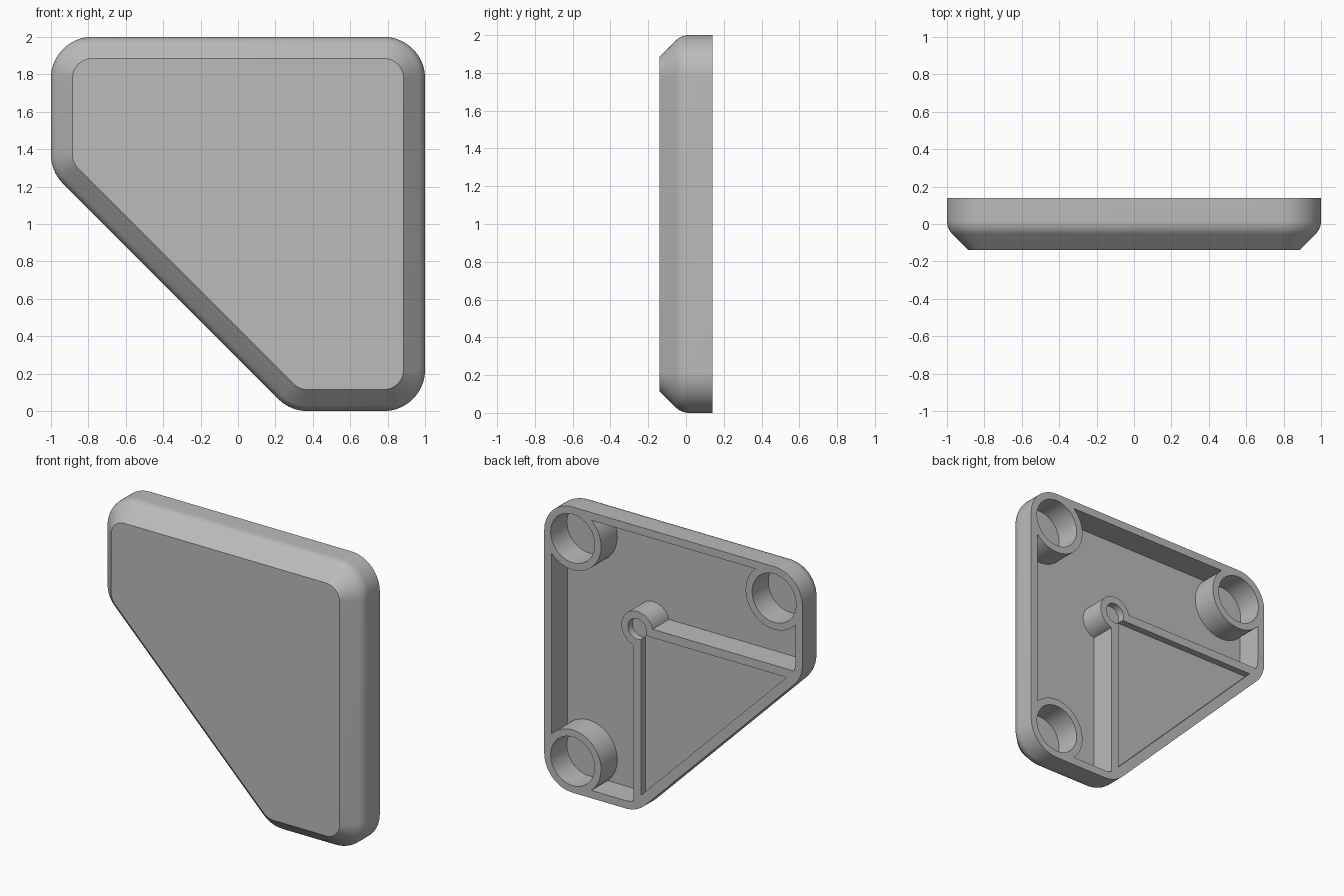
import bpy, bmesh
from math import sin, cos, tan, radians, pi

cube = bpy.data.objects.get("Cube")
if cube:
    bpy.data.objects.remove(cube, do_unlink=True)

BACK, FRONT, FLOOR, SHALLOW = 0.14, -0.14, -0.04, 0.092
R, WALL = 0.22, 0.055             # corner radius, rim thickness
CUT = 0.28                        # cut-off corner lies on x + z = CUT
HIGH, LOW = 1 - R, R
SLANT = R * tan(pi / 8)
# Corner centres with the start and end angle of each arc
CORNERS = [(HIGH, LOW, -90, 0), (HIGH, 2 - R, 0, 90), (-HIGH, 2 - R, 90, 180),
           (-HIGH, 1 + CUT + SLANT, 180, 225), (CUT + SLANT, LOW, 225, 270)]


def arc(cx, cz, r, a0, a1, n):
    angles = [radians(a0 + (a1 - a0) * i / n) for i in range(n + 1)]
    return [(cx + r * cos(a), cz + r * sin(a)) for a in angles]


def circle(cx, cz, r):
    return arc(cx, cz, r, 0, 360, 64)[:-1]


def outline(inset):
    return [p for x, z, a, b in CORNERS
            for p in arc(x, z, R - inset, a, b, (b - a) * 16 // 90)]


def loft(name, layers):
    """Closed solid through layers of (y, outline points)."""
    bm = bmesh.new()
    rings = [[bm.verts.new((x, y, z)) for x, z in pts] for y, pts in layers]
    for a, b in zip(rings, rings[1:]):
        for i in range(len(a)):
            j = (i + 1) % len(a)
            bm.faces.new((a[i], a[j], b[j], b[i]))
    bm.faces.new(rings[0])
    bm.faces.new(rings[-1])
    bmesh.ops.recalc_face_normals(bm, faces=bm.faces)
    mesh = bpy.data.meshes.new(name)
    bm.to_mesh(mesh)
    bm.free()
    obj = bpy.data.objects.new(name, mesh)
    bpy.context.collection.objects.link(obj)
    return obj


def prism(name, pts, y0, y1=BACK + 0.1):
    return loft(name, [(y0, pts), (y1, pts)])


def subtract(obj, cutter):
    mod = obj.modifiers.new("cut", 'BOOLEAN')
    mod.operation, mod.solver, mod.object = 'DIFFERENCE', 'EXACT', cutter
    dg = bpy.context.evaluated_depsgraph_get()
    mesh = bpy.data.meshes.new_from_object(obj.evaluated_get(dg))
    obj.modifiers.clear()
    obj.data = mesh
    bpy.data.objects.remove(cutter, do_unlink=True)


# Plate body: straight side, rounded shoulder, front chamfer
CHAMFER, FILLET = 0.115, 0.1
shoulder = FRONT + CHAMFER + FILLET * tan(pi / 8)
layers = [(BACK, outline(0))]
for i in range(9):
    a = radians(45 * i / 8)
    layers.append((shoulder - FILLET * sin(a), outline(FILLET * (1 - cos(a)))))
layers.append((FRONT, outline(CHAMFER)))
body = loft("plate_body", layers)

# Deep back pocket, leaving round bosses, ribs and the corner ring standing
RIB = CUT + 0.03
pocket = prism("pocket_cutter", outline(WALL), FLOOR)
for x, z, a, b in CORNERS[:3]:
    subtract(pocket, prism("boss", circle(x, z, R), FLOOR - 0.1, BACK + 0.2))
subtract(pocket, prism("rib_block", [(-2, -1), (RIB, -1), (RIB, 1 + RIB), (-2, 1 + RIB)],
                       FLOOR - 0.1, BACK + 0.2))
subtract(pocket, prism("ring", circle(CUT, 1 + CUT, 0.123), FLOOR - 0.12, BACK + 0.22))
subtract(body, pocket)

# Round sockets in the three bosses
for x, z, a, b in CORNERS[:3]:
    subtract(body, prism("socket", circle(x, z, R - 0.05), FLOOR))

# Shallow triangular recess opening into a round notch
EDGE = CUT - 0.03
HYP = CUT + 0.094
subtract(body, prism("recess", [(EDGE, HYP - EDGE), (EDGE, 1 + EDGE), (HYP - 1 - EDGE, 1 + EDGE)],
                     SHALLOW))
subtract(body, prism("notch", circle(CUT, 1 + CUT, 0.072), SHALLOW - 0.001))

# Plain grey finish
grey = bpy.data.materials.new("plain_grey")
grey.use_nodes = True
colour = (0.5, 0.5, 0.5, 1)
grey.diffuse_color = colour
grey.node_tree.nodes["Principled BSDF"].inputs["Base Color"].default_value = colour
body.data.materials.clear()
body.data.materials.append(grey)

bpy.ops.object.select_all(action='DESELECT')
body.select_set(True)
bpy.context.view_layer.objects.active = body
bpy.ops.object.shade_smooth_by_angle(angle=radians(30))
